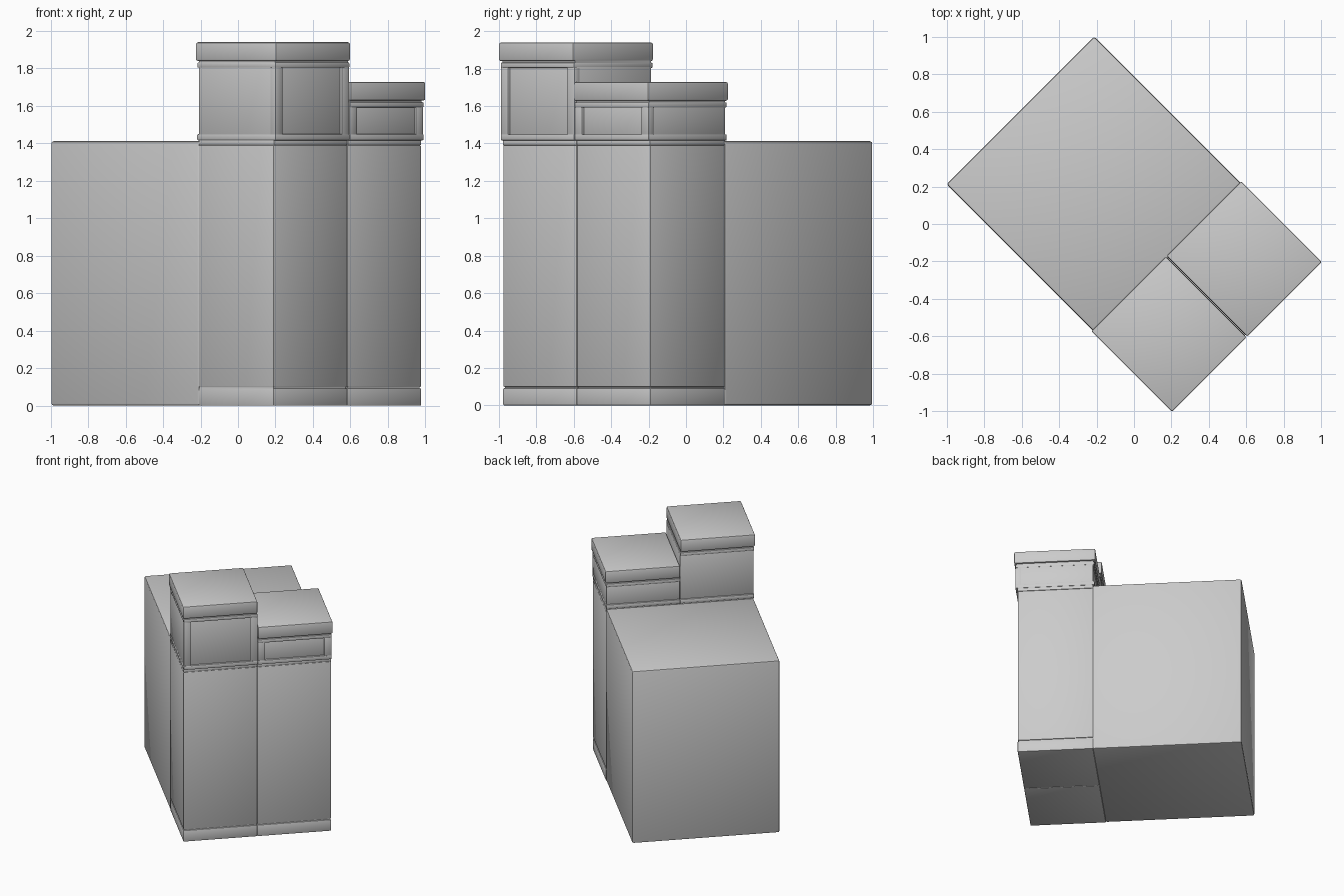
import bpy, bmesh, math
from mathutils import Matrix

if "Cube" in bpy.data.objects:
    bpy.data.objects.remove(bpy.data.objects["Cube"])

grey = bpy.data.materials.new("plain grey")
grey.diffuse_color = (0.6, 0.6, 0.6, 1)
grey.use_nodes = True
grey.node_tree.nodes["Principled BSDF"].inputs["Base Color"].default_value = grey.diffuse_color

# Everything is laid out along the building's own axes, then turned 45 degrees
TURN = Matrix.Rotation(math.radians(-45), 4, 'Z')


def box(name, u, v, z, bevel=0.005):
    """Bevelled box from ranges: u = depth (front is +), v = width, z = height."""
    mid = [(a + b) / 2 for a, b in (u, v, z)]
    size = [b - a for a, b in (u, v, z)]
    bm = bmesh.new()
    bmesh.ops.create_cube(bm, size=1)
    bm.transform(TURN @ Matrix.Translation(mid) @ Matrix.Diagonal((*size, 1)))
    if bevel:
        bmesh.ops.bevel(bm, geom=bm.edges[:], offset=bevel, segments=2,
                        profile=0.5, affect='EDGES')
    mesh = bpy.data.meshes.new(name)
    bm.to_mesh(mesh)
    bm.free()
    mesh.materials.append(grey)
    obj = bpy.data.objects.new(name, mesh)
    bpy.context.collection.objects.link(obj)
    return obj


def tower(name, side, cap_z):
    """Front tower on one side (-1 or 1) whose cap starts at cap_z."""
    def part(label, u0, u1, inner, outer, z0, z1, bevel=0.005):
        v = sorted((side * inner, side * outer))
        box(f"{name}_{label}", (u0, u1), v, (z0, z1), bevel)

    # plinth, shadow groove and shaft
    part("plinth", 0.26, 0.827, 0.001, 0.558, 0.0, 0.092)
    part("plinth_groove", 0.262, 0.818, 0.006, 0.551, 0.08, 0.11, 0)
    part("shaft", 0.26, 0.826, 0.001, 0.557, 0.099, 1.39)
    # string course and projecting sill
    part("string_course", 0.26, 0.828, 0.001, 0.557, 1.39, 1.418, 0.004)
    part("sill", 0.248, 0.844, 0.001, 0.559, 1.416, 1.449)
    # upper storey with framing columns around a recessed panel
    part("upper_wall", 0.26, 0.828, 0.001, 0.557, 1.44, cap_z - 0.03, 0.003)
    for label, a, b in (("inner", 0.001, 0.057), ("outer", 0.503, 0.558)):
        part(f"{label}_column", 0.80, 0.842, a, b, 1.445, cap_z - 0.034, 0.003)
    # ledge, neck and cap
    part("ledge", 0.25, 0.844, 0.001, 0.559, cap_z - 0.036, cap_z - 0.008)
    part("neck", 0.26, 0.834, 0.005, 0.553, cap_z - 0.02, cap_z + 0.02, 0)
    part("cap", 0.243, 0.853, 0.002, 0.566, cap_z, cap_z + 0.1, 0.01)


# large plain rear block and the two front towers
box("rear_block", (-0.858, 0.262), (-0.557, 0.557), (0.0, 1.412), 0.012)
tower("tall_tower", -1, 1.84)
tower("short_tower", 1, 1.628)

# smooth the narrow rounded edges only
for obj in bpy.context.collection.objects:
    obj.select_set(True)
    bpy.context.view_layer.objects.active = obj
bpy.ops.object.shade_smooth_by_angle(angle=math.radians(40))
